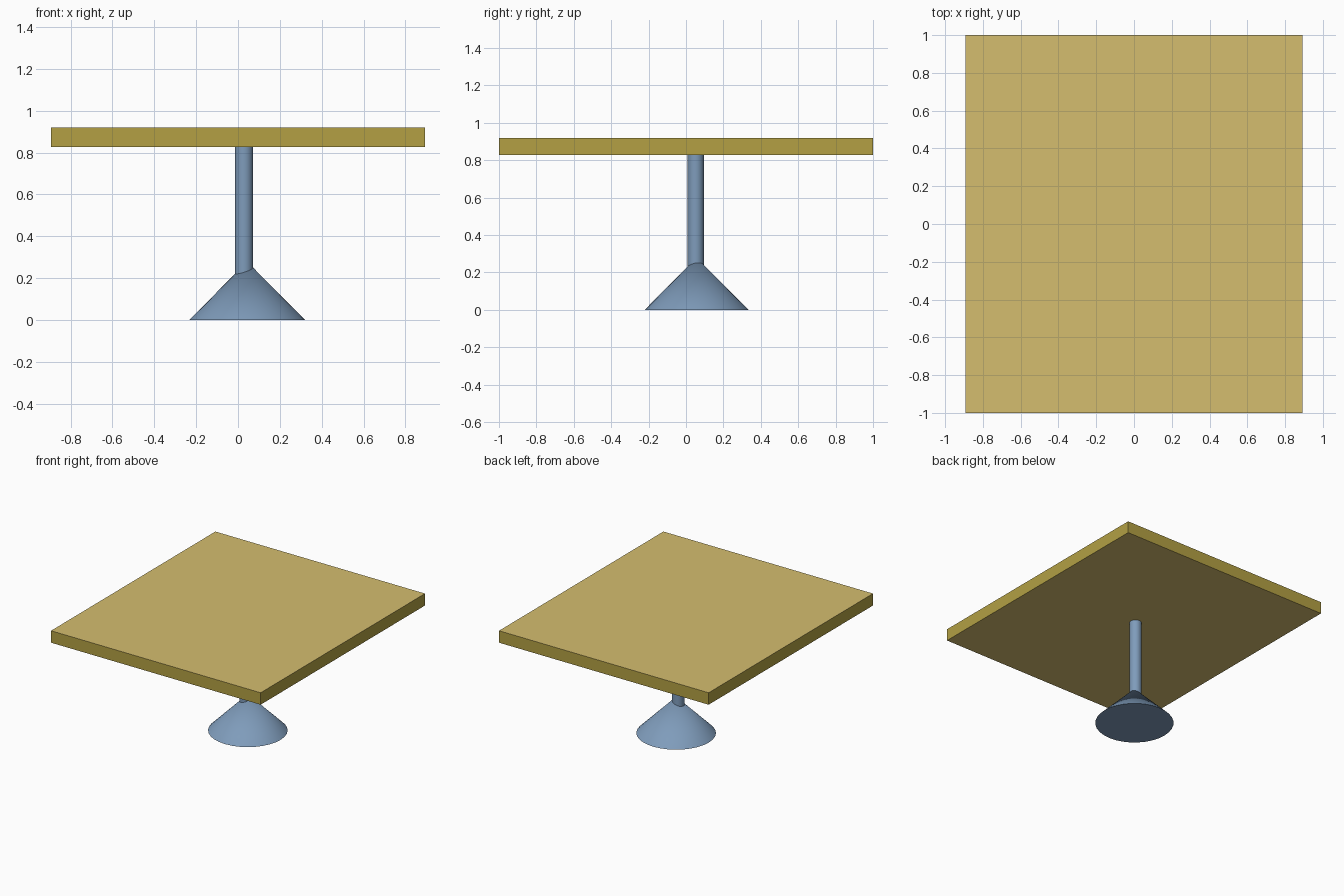
import bpy
import math

if "Cube" in bpy.data.objects:
    bpy.data.objects.remove(bpy.data.objects["Cube"])


def material(name, r, g, b):
    """Flat colour given as 0-255 display values, stored as linear."""
    def lin(c):
        c /= 255
        return c / 12.92 if c <= 0.04045 else ((c + 0.055) / 1.055) ** 2.4
    m = bpy.data.materials.new(name)
    m.diffuse_color = (lin(r), lin(g), lin(b), 1)
    m.use_nodes = True
    m.node_tree.nodes["Principled BSDF"].inputs["Base Color"].default_value = m.diffuse_color
    return m


tan = material("tan_board", 213, 190, 111)
olive = material("olive_edge", 179, 160, 68)
blue = material("steel_blue", 127, 156, 187)


def finish(name, *mats):
    ob = bpy.context.object
    ob.name = name
    for m in mats:
        ob.data.materials.append(m)
    return ob


# Table top: tan faces above and below, olive edges
bpy.ops.mesh.primitive_cube_add(size=1, location=(0, 0, 0.874))
top = finish("table_top", tan, olive)
for v in top.data.vertices:
    v.co.x *= 1.786
    v.co.y *= 2.0
    v.co.z *= 0.092
for p in top.data.polygons:
    p.material_index = 0 if abs(p.normal.z) > 0.5 else 1

# Pole, sunk into the cone and meeting the underside of the top
Z0, Z1 = 0.15, 0.829
bpy.ops.mesh.primitive_cylinder_add(vertices=32, radius=0.043, depth=Z1 - Z0,
                                    location=(0.029, 0.052, (Z0 + Z1) / 2))
finish("pole", blue)
bpy.ops.object.shade_smooth_by_angle(angle=math.radians(30))

# Cone foot with a closed base
bpy.ops.mesh.primitive_cone_add(vertices=32, radius1=0.278, radius2=0,
                                depth=0.279, location=(0.044, 0.057, 0.1395))
finish("cone_foot", blue)
bpy.ops.object.shade_smooth_by_angle(angle=math.radians(30))
